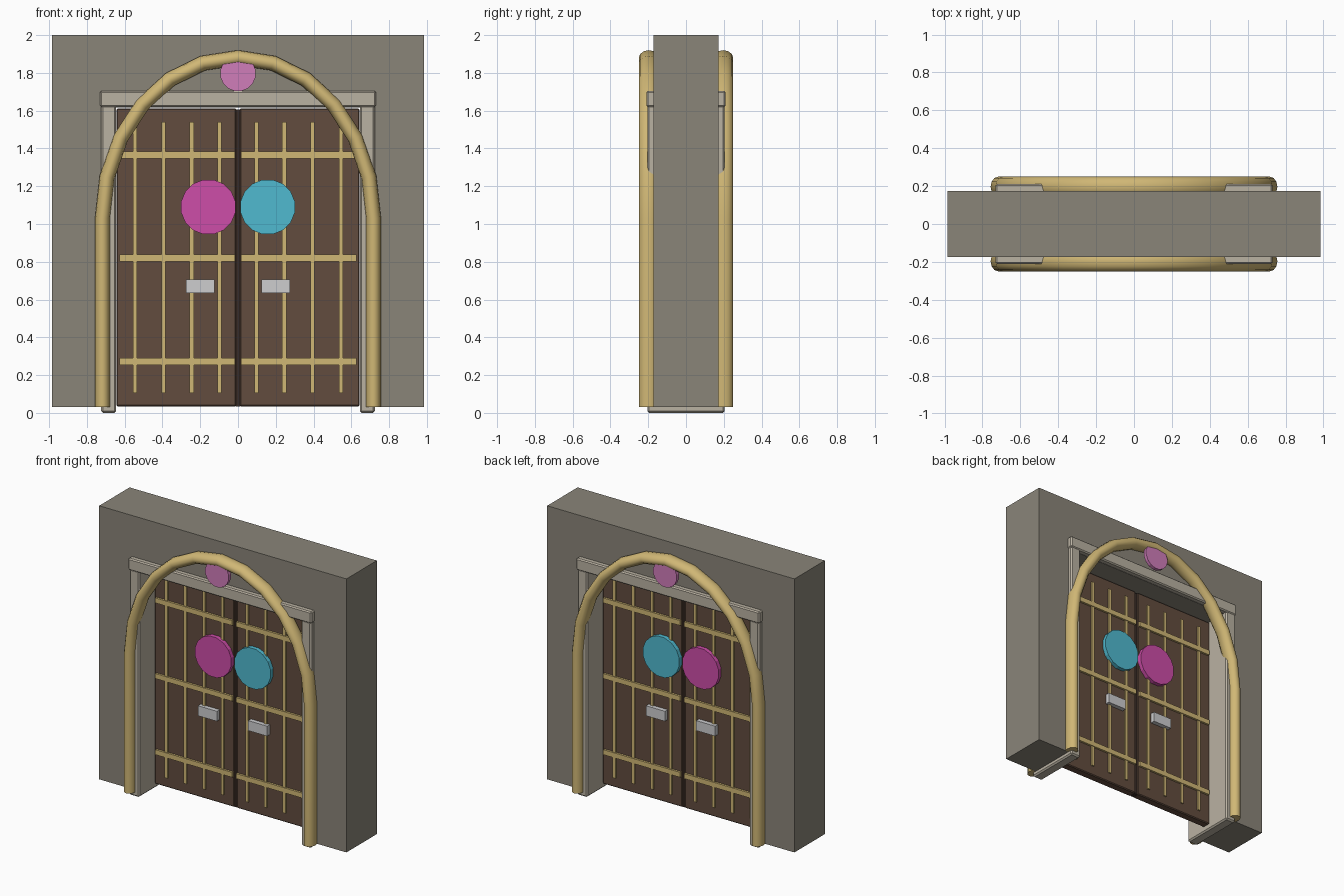
import bpy, bmesh, math
from mathutils import Matrix, Vector

if "Cube" in bpy.data.objects:
    bpy.data.objects.remove(bpy.data.objects["Cube"])


def material(name, r, g, b):
    m = bpy.data.materials.new(name)
    lin = [(c / 255 / 12.92) if c < 10 else ((c / 255 + 0.055) / 1.055) ** 2.4 for c in (r, g, b)]
    m.diffuse_color = (*lin, 1)
    m.use_nodes = True
    m.node_tree.nodes["Principled BSDF"].inputs["Base Color"].default_value = m.diffuse_color
    return m


STONE = material("grey_stone", 138, 133, 121)
TRIM = material("pale_stone", 186, 178, 162)
WOOD = material("brown_wood", 98, 76, 62)
DARK = material("dark_wood", 58, 44, 38)
GOLD = material("gold", 208, 183, 117)
MAGENTA = material("magenta", 205, 77, 168)
CYAN = material("cyan", 80, 186, 208)
PINK = material("pink", 208, 125, 186)
SILVER = material("silver", 205, 205, 207)


def finish(bm, name, mat, smooth=False):
    bmesh.ops.recalc_face_normals(bm, faces=bm.faces)
    me = bpy.data.meshes.new(name)
    bm.to_mesh(me)
    bm.free()
    me.materials.append(mat)
    ob = bpy.data.objects.new(name, me)
    bpy.context.collection.objects.link(ob)
    if smooth:
        bpy.ops.object.select_all(action='DESELECT')
        ob.select_set(True)
        bpy.context.view_layer.objects.active = ob
        bpy.ops.object.shade_smooth_by_angle(angle=math.radians(40))
    return ob


def box(name, mat, x, y, z, bevel=0):
    bm = bmesh.new()
    bmesh.ops.create_cube(bm, size=1)
    for v in bm.verts:
        v.co = Vector([(r[0] + r[1]) / 2 + c * (r[1] - r[0]) for c, r in zip(v.co, (x, y, z))])
    if bevel:
        bmesh.ops.bevel(bm, geom=bm.edges[:], offset=bevel, segments=1, affect='EDGES')
    return finish(bm, name, mat)


def disc(name, mat, x, y0, y1, z, r):
    bm = bmesh.new()
    m = Matrix.Translation((x, (y0 + y1) / 2, z)) @ Matrix.Rotation(math.pi / 2, 4, 'X') \
        @ Matrix.Rotation(math.pi / 16, 4, 'Z')
    bmesh.ops.create_cone(bm, cap_ends=True, segments=16, radius1=r, radius2=r,
                          depth=abs(y1 - y0), matrix=m)
    return finish(bm, name, mat)


# Wall: an upside-down U profile extruded through its thickness
bm = bmesh.new()
W, H, T = 0.65, 1.618, 0.173
pts = [(-0.985, 0.03), (-W, 0.03), (-W, H), (W, H), (W, 0.03), (0.985, 0.03), (0.985, 2), (-0.985, 2)]
face = bm.faces.new([bm.verts.new((x, -T, z)) for x, z in pts])
ext = bmesh.ops.extrude_face_region(bm, geom=[face])
bmesh.ops.translate(bm, vec=(0, 2 * T, 0),
                    verts=[g for g in ext["geom"] if isinstance(g, bmesh.types.BMVert)])
finish(bm, "wall", STONE)

# Frame around the opening
box("frame_lintel", TRIM, (-0.73, 0.73), (-0.21, 0.21), (1.62, 1.705), 0.008)
for s, side in ((-1, "left"), (1, "right")):
    box(side + "_frame_post", TRIM, sorted((s * 0.645, s * 0.725)), (-0.205, 0.205), (0, 1.63), 0.01)

# Doors with bars, plates and round shields, showing on both faces
box("centre_strip", DARK, (-0.014, 0.014), (-0.022, 0.022), (0.035, 1.605))
for s, side, colour in ((-1, "left", MAGENTA), (1, "right", CYAN)):
    def span(a, b):
        return sorted((s * a, s * b))
    box(side + "_door", WOOD, span(0.01, 0.643), (-0.03, 0.03), (0.035, 1.612), 0.006)
    for z in (0.272, 0.82, 1.365):
        box(side + "_door_crossbar", GOLD, span(0.015, 0.628), (-0.045, 0.045), (z - 0.018, z + 0.018))
    for x in (0.098, 0.245, 0.395, 0.545):
        box(side + "_door_upright", GOLD, span(x - 0.011, x + 0.011), (-0.04, 0.04), (0.105, 1.54))
    box(side + "_door_handle", SILVER, span(0.125, 0.275), (-0.062, 0.062), (0.635, 0.707))
    disc(side + "_door_shield", colour, s * 0.157, -0.06, 0.06, 1.09, 0.147)

# Arch tubes and keystone discs, front and back
path = [(-0.717, 0.03)]
for i in range(13):
    a = math.pi * i / 12
    path.append((-0.717 * math.cos(a), 1.03 + 0.85 * math.sin(a)))
path.append((0.717, 0.03))
for s, side in ((-1, "front"), (1, "back")):
    bm = bmesh.new()
    rings = []
    for i, p in enumerate(path):
        a, b = path[max(i - 1, 0)], path[min(i + 1, len(path) - 1)]
        if i in (1, len(path) - 2):
            a, b = (0, 0), (0, 1 if i == 1 else -1)
        t = Vector((b[0] - a[0], b[1] - a[1])).normalized()
        n = Vector((-t.y, t.x))
        ring = []
        for k in range(12):
            c = math.tau * k / 12
            o = n * 0.04 * math.cos(c)
            ring.append(bm.verts.new((p[0] + o.x, s * (0.197 + 0.053 * math.sin(c)), p[1] + o.y)))
        rings.append(ring)
    for r, q in zip(rings, rings[1:]):
        for k in range(12):
            bm.faces.new((r[k], r[(k + 1) % 12], q[(k + 1) % 12], q[k]))
    bm.faces.new(rings[0])
    bm.faces.new(rings[-1])
    finish(bm, side + "_arch", GOLD, True)
    disc(side + "_keystone_disc", PINK, 0, s * 0.215, s * 0.24, 1.797, 0.095)
